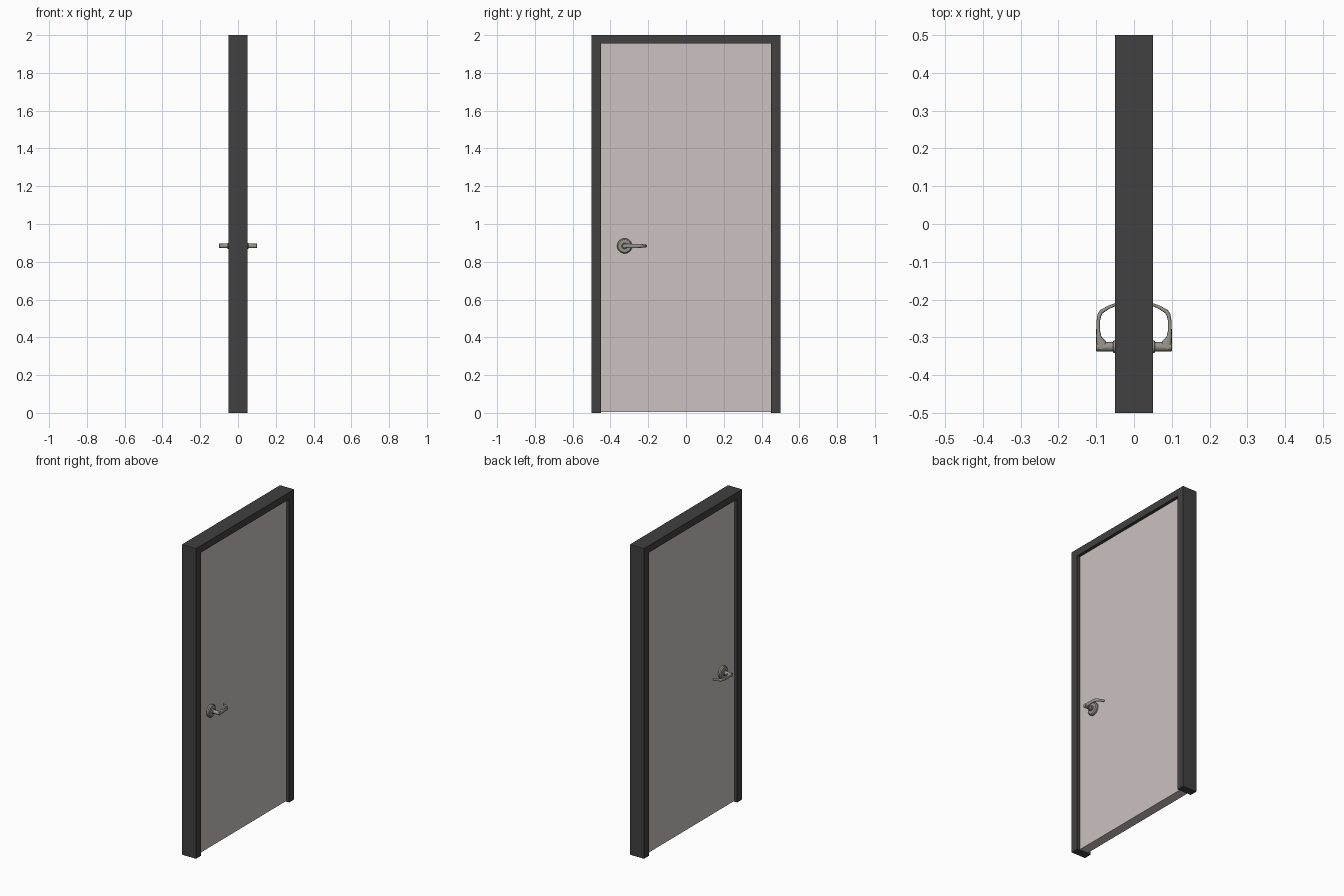
import bpy, bmesh, math
from mathutils import Vector

if "Cube" in bpy.data.objects:
    bpy.data.objects.remove(bpy.data.objects["Cube"])


def material(name, rgb):
    m = bpy.data.materials.new(name)
    m.diffuse_color = (*rgb, 1)
    m.use_nodes = True
    m.node_tree.nodes["Principled BSDF"].inputs["Base Color"].default_value = m.diffuse_color
    return m


DARK = material("dark_grey_frame", (0.052, 0.052, 0.052))
PALE = material("pale_warm_panel", (0.60, 0.54, 0.53))
METAL = material("brushed_metal", (0.32, 0.30, 0.265))


def make_object(name, bm, mat, smooth=False, mirror=False):
    bmesh.ops.recalc_face_normals(bm, faces=bm.faces)
    mesh = bpy.data.meshes.new(name)
    bm.to_mesh(mesh)
    bm.free()
    mesh.materials.append(mat)
    ob = bpy.data.objects.new(name, mesh)
    bpy.context.collection.objects.link(ob)
    if mirror:  # same part on the other face of the door
        ob.modifiers.new("Mirror", 'MIRROR').use_mirror_merge = False
    if smooth:
        bpy.ops.object.select_all(action='DESELECT')
        ob.select_set(True)
        bpy.context.view_layer.objects.active = ob
        bpy.ops.object.shade_smooth_by_angle(angle=math.radians(40))
    return ob


def extrude_x(name, outline, half, mat):
    """Extrude a y-z outline along x."""
    bm = bmesh.new()
    face = bm.faces.new([bm.verts.new((-half, y, z)) for y, z in outline])
    ext = bmesh.ops.extrude_face_region(bm, geom=[face])
    bmesh.ops.translate(bm, vec=(2 * half, 0, 0),
                        verts=[v for v in ext["geom"] if isinstance(v, bmesh.types.BMVert)])
    return make_object(name, bm, mat)


def loft(name, rings, mat):
    """Skin a list of vertex rings and cap both ends."""
    bm = bmesh.new()
    loops = [[bm.verts.new(p) for p in r] for r in rings]
    n = len(loops[0])
    for a, b in zip(loops, loops[1:]):
        for i in range(n):
            j = (i + 1) % n
            bm.faces.new((a[i], a[j], b[j], b[i]))
    bm.faces.new(loops[0])
    bm.faces.new(loops[-1])
    return make_object(name, bm, mat, smooth=True, mirror=True)


HY, HZ = -0.325, 0.884  # handle axis


def turned(name, profile, sides=32):
    """Round part about the handle axis from (x, radius) pairs."""
    rings = [[(x, HY + r * math.cos(2 * math.pi * i / sides),
               HZ + r * math.sin(2 * math.pi * i / sides)) for i in range(sides)]
             for x, r in profile]
    return loft(name, rings, METAL)


# Frame: two jambs and a head in one piece
extrude_x("door_frame", [(-0.5, 0), (-0.45, 0), (-0.45, 1.955), (0.45, 1.955),
                         (0.45, 0), (0.5, 0), (0.5, 2), (-0.5, 2)], 0.05, DARK)

# Door leaf, set back from both frame faces
extrude_x("door_leaf", [(-0.45, 0.005), (0.45, 0.005), (0.45, 1.955), (-0.45, 1.955)],
          0.03, PALE)

# Round plate, collar and spindle of the handle
turned("handle_plate", [(0.029, 0.04), (0.040, 0.04), (0.046, 0.034), (0.047, 0.015)])
turned("handle_collar", [(0.045, 0.016), (0.054, 0.016), (0.056, 0.014)])
turned("handle_spindle", [(0.05, 0.012), (0.099, 0.012), (0.10, 0.011)])

# Lever: outer point, inner point (x, y) and half height along the sweep
stations = [((0.100, -0.334), (0.072, -0.326), 0.012),
            ((0.100, -0.312), (0.074, -0.310), 0.012),
            ((0.100, -0.296), (0.086, -0.299), 0.0115),
            ((0.100, -0.280), (0.090, -0.282), 0.011),
            ((0.099, -0.255), (0.090, -0.257), 0.0105),
            ((0.096, -0.238), (0.087, -0.244), 0.010),
            ((0.090, -0.228), (0.083, -0.236), 0.0095),
            ((0.070, -0.217), (0.066, -0.225), 0.008),
            ((0.052, -0.210), (0.049, -0.217), 0.007),
            ((0.046, -0.209), (0.045, -0.213), 0.005)]
rings = []
for outer, inner, h in stations:
    o, n = Vector((*outer, HZ)), Vector((*inner, HZ))
    mid, half = (o + n) / 2, (o - n) / 2
    ring = []
    for i in range(16):
        a = 2 * math.pi * i / 16
        c, s = math.cos(a), math.sin(a)
        # slightly squared oval section
        c, s = (math.copysign(abs(v) ** 0.7, v) for v in (c, s))
        ring.append(mid + half * c + Vector((0, 0, h * s)))
    rings.append(ring)
loft("handle_lever", rings, METAL)
